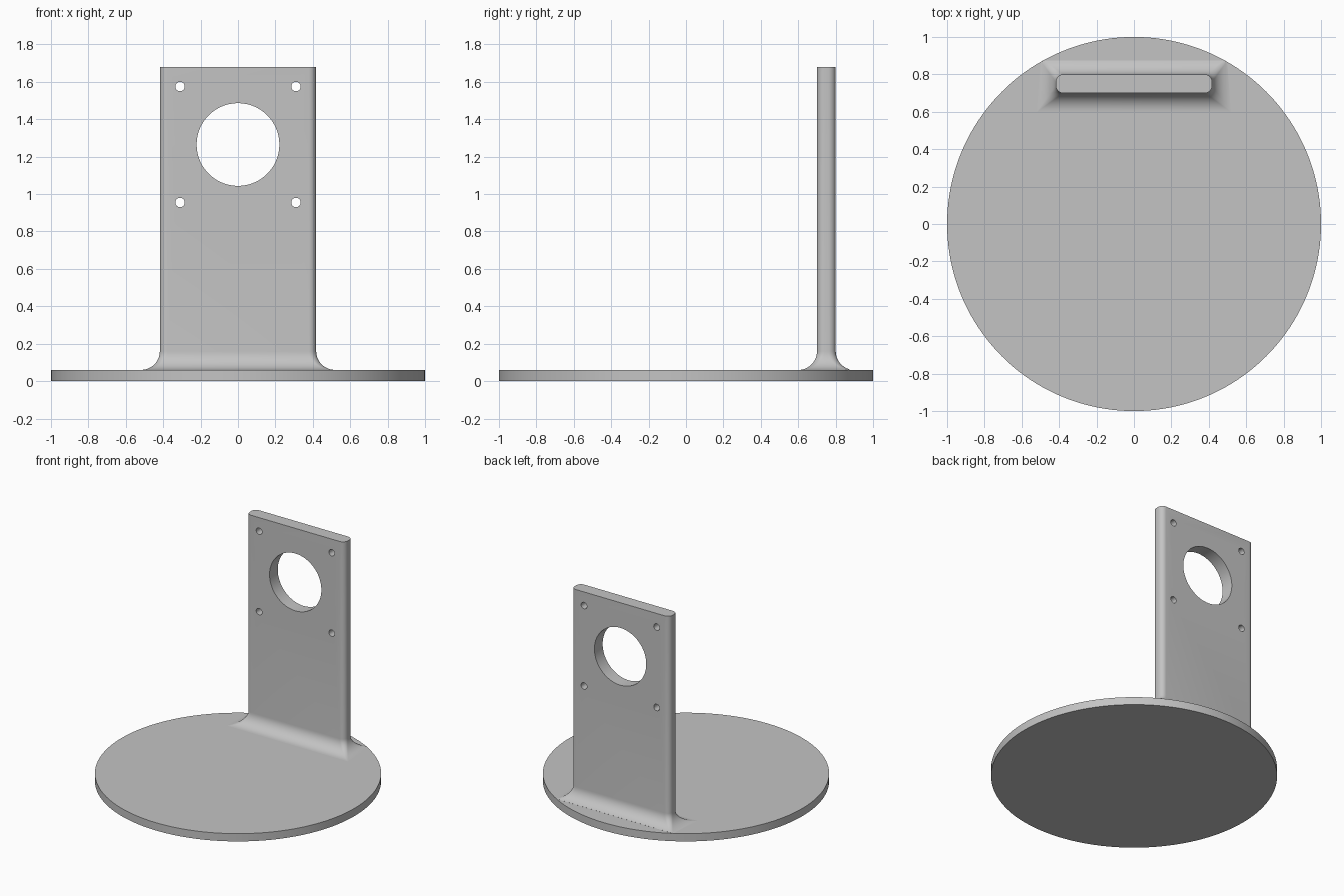
import bpy, bmesh
from math import sin, cos, pi, radians, hypot

if "Cube" in bpy.data.objects:
    bpy.data.objects.remove(bpy.data.objects["Cube"])

GREY = (0.55, 0.55, 0.55, 1)
grey = bpy.data.materials.new("plain grey")
grey.use_nodes = True
grey.diffuse_color = GREY
grey.node_tree.nodes["Principled BSDF"].inputs["Base Color"].default_value = GREY

BASE_TOP, PLATE_TOP, PLATE_Y = 0.06, 1.68, 0.75
HALF_W, HALF_T, CORNER, FILLET = 0.418, 0.05, 0.04, 0.1


def cylinder(name, radius, depth, location, rotation=(0, 0, 0), sides=128):
    bpy.ops.mesh.primitive_cylinder_add(vertices=sides, radius=radius, depth=depth,
                                        location=location, rotation=rotation)
    obj = bpy.context.object
    obj.name = name
    return obj


def finish(obj):
    obj.data.materials.clear()
    obj.data.materials.append(grey)
    bpy.ops.object.select_all(action='DESELECT')
    obj.select_set(True)
    bpy.context.view_layer.objects.active = obj
    bpy.ops.object.shade_smooth_by_angle(angle=radians(30))


def ring(bm, grow, corner, z, steps=8):
    """Rounded rectangle, kept inside the rim of the round base."""
    verts = []
    for q, (sx, sy) in enumerate([(1, 1), (-1, 1), (-1, -1), (1, -1)]):
        for i in range(steps + 1):
            a = (q + i / steps) * pi / 2
            x = sx * (HALF_W + grow - corner) + corner * cos(a)
            y = PLATE_Y + sy * (HALF_T + grow - corner) + corner * sin(a)
            k = min(1, 0.999 / hypot(x, y))
            verts.append(bm.verts.new((x * k, y * k, z)))
    return verts


# Round base
finish(cylinder("round_base", 1, BASE_TOP, (0, 0, BASE_TOP / 2), sides=160))

# Upright plate flaring into the base, with corners sharpening down the flare
bm = bmesh.new()
rings = [ring(bm, FILLET, 0.002, BASE_TOP / 2)]
for i in range(13):
    a = i / 12 * pi / 2
    grow = FILLET * (1 - sin(a))
    rings.append(ring(bm, grow, max(0.002, CORNER * (1 - grow / FILLET)),
                      BASE_TOP + FILLET * (1 - cos(a))))
rings.append(ring(bm, 0, CORNER, PLATE_TOP))
for low, high in zip(rings, rings[1:]):
    n = len(low)
    for i in range(n):
        j = (i + 1) % n
        bm.faces.new((low[i], low[j], high[j], high[i]))
bm.faces.new(rings[-1])
bm.faces.new(rings[0][::-1])
mesh = bpy.data.meshes.new("upright_plate")
bm.to_mesh(mesh)
bm.free()
plate = bpy.data.objects.new("upright_plate", mesh)
bpy.context.collection.objects.link(plate)

# Large opening and four screw holes
holes = [(0, 1.265, 0.221, 96)]
holes += [(x, z, 0.025, 32) for x in (-0.31, 0.31) for z in (0.955, 1.575)]
cutters = []
for x, z, radius, sides in holes:
    cutter = cylinder("hole_cutter", radius, 0.4, (x, PLATE_Y, z), (pi / 2, 0, 0), sides)
    cutter.hide_render = True
    cutters.append(cutter)
    cut = plate.modifiers.new("hole", 'BOOLEAN')
    cut.operation = 'DIFFERENCE'
    cut.solver = 'EXACT'
    cut.object = cutter

# Bake the cuts, then drop the cutters
bpy.context.view_layer.update()
graph = bpy.context.evaluated_depsgraph_get()
baked = bpy.data.meshes.new_from_object(plate.evaluated_get(graph))
plate.modifiers.clear()
plate.data = baked
for cutter in cutters:
    bpy.data.objects.remove(cutter)
finish(plate)
